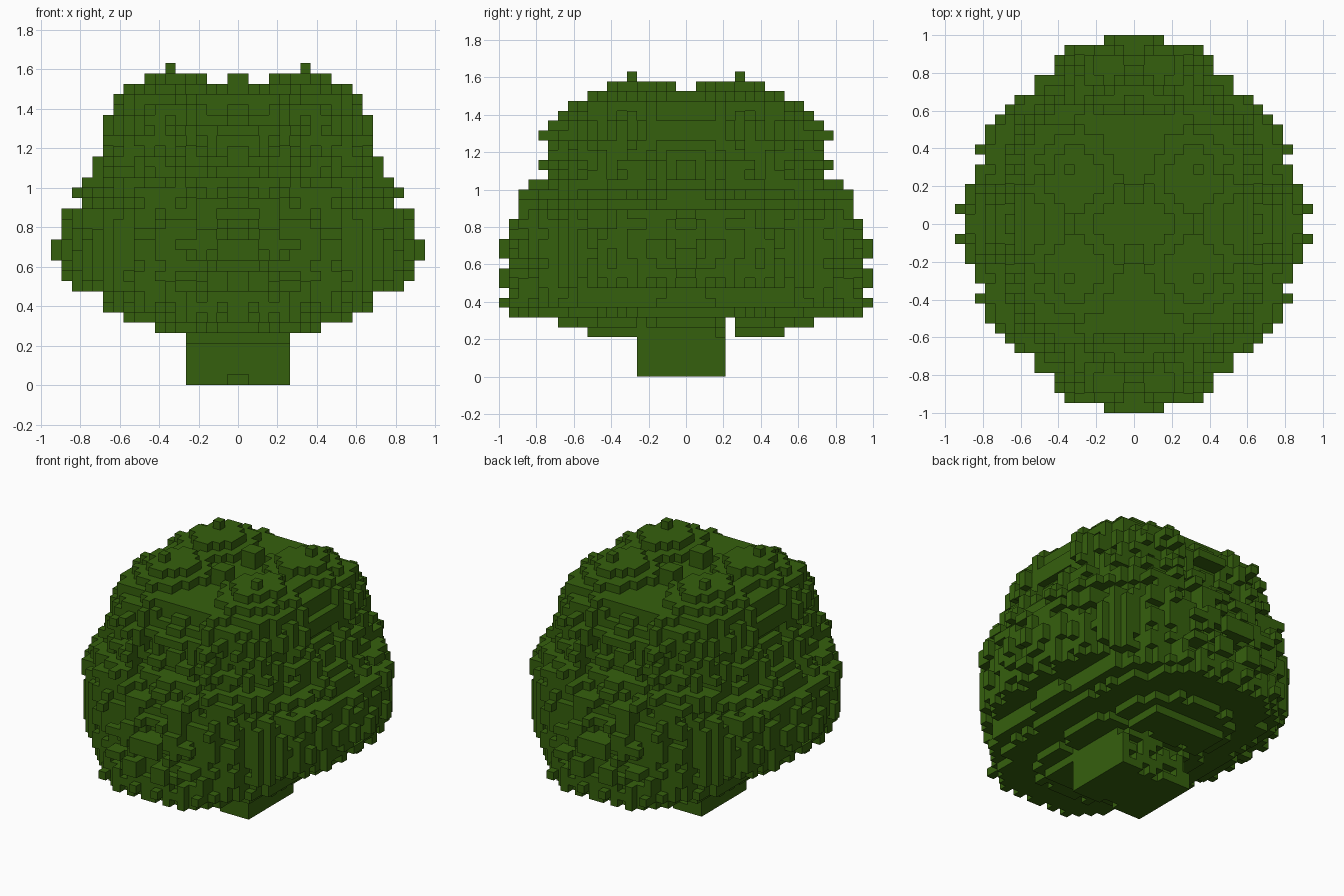
import bpy, bmesh, random

cube = bpy.data.objects.get("Cube")
if cube:
    bpy.data.objects.remove(cube, do_unlink=True)

V = 2 / 38  # edge of one block

green = bpy.data.materials.new("leaf green")
green.use_nodes = True
COLOUR = (0.036, 0.117, 0.004, 1)
green.diffuse_color = COLOUR
green.node_tree.nodes["Principled BSDF"].inputs["Base Color"].default_value = COLOUR

# Half widths, in blocks, of each layer from layer 4 upwards
HALF_X = [5, 8, 11, 13, 13, 16, 17, 17, 18, 18, 17, 17, 17, 15, 16, 15,
          14, 14, 13, 13, 13, 13, 12, 12, 11, 9]
HALF_Y = [10, 13, 18, 19, 18, 19, 19, 18, 19, 19, 18, 18, 17, 17, 17, 16,
          14, 15, 14, 14, 15, 14, 13, 12, 10, 8]
# Plan outline: half width in x for each row away from the middle
PLAN = [17, 18, 17, 17, 16, 16, 15, 16, 15, 15, 14, 13, 12, 10, 10, 8, 8, 7, 3]
LOBE_X, LOBE_Y = 6, 4.5  # middle of each of the four crown lobes
LOBE_START = 18          # first layer shaped by the lobes


def noise(*key):
    """Repeatable random number for a block position."""
    seed = 17
    for n in key:
        seed = seed * 1009 + n
    return random.Random(seed).random()


def in_lobe(x, y, hx, hy, rough, k):
    """Crown layers: a lobe in each quarter, joined by a rounded core."""
    lobe = ((x - LOBE_X) / (hx - LOBE_X)) ** 2 + ((y - LOBE_Y) / (hy - LOBE_Y)) ** 2
    core = (x / hx) ** 2 + (y / hy) ** 2
    return lobe < 0.48 + 0.45 * rough or (k < 28 and core < 0.68 + 0.28 * rough)


def in_foliage(i, j, k):
    """Is block (i, j) of the mirrored quarter filled in layer k?"""
    hx, hy = HALF_X[k - 4], HALF_Y[k - 4]
    if i >= min(hx, PLAN[j]) or j >= hy:
        return False
    if k <= 5 and j == 4:            # slot beside the trunk
        return False
    if k == 4:                       # hanging leaves
        return j > 4 and noise(i, j // 2, k) < 0.85
    if k == 29 and (i in (1, 2) or j == 0):  # gaps between the tufts
        return False
    x, y = i + .5, j + .5
    if k >= 24:                      # rough crown, uneven column by column
        rough = 0.7 * noise(i, j) + 0.3 * noise(i // 2, j // 2, k)
    else:
        rough = 0.6 * noise(i, j, k // 3) + 0.4 * noise(i // 2, j // 2, k)
    if k >= LOBE_START:
        return in_lobe(x, y, hx, hy, rough, k)
    power = 3.0 if k < 9 else 2.2
    return (x / hx) ** power + (y / hy) ** power < 0.72 + 0.36 * rough


def build(name, cells):
    """Join the outer faces of a set of blocks into one object."""
    bm = bmesh.new()
    verts = {}

    def vert(p):
        if p not in verts:
            verts[p] = bm.verts.new([c * V for c in p])
        return verts[p]

    for cell in cells:
        for axis in range(3):
            a, b = (axis + 1) % 3, (axis + 2) % 3
            for side in (0, 1):
                near = list(cell)
                near[axis] += 1 if side else -1
                if tuple(near) in cells:
                    continue
                loop = []
                for da, db in ((0, 0), (1, 0), (1, 1), (0, 1)):
                    p = list(cell)
                    p[axis] += side
                    p[a] += da
                    p[b] += db
                    loop.append(vert(tuple(p)))
                bm.faces.new(loop if side else loop[::-1])
    mesh = bpy.data.meshes.new(name)
    bm.to_mesh(mesh)
    bm.free()
    mesh.materials.append(green)
    obj = bpy.data.objects.new(name, mesh)
    bpy.context.collection.objects.link(obj)
    return obj


# Foliage: one quarter, mirrored in x and y
quarter = {(i, j, k) for k in range(4, 30) for j in range(19) for i in range(18)
           if in_foliage(i, j, k)}
# Twigs that reach the outermost edge of each layer
for k in range(6, 29):
    hx, hy = HALF_X[k - 4], HALF_Y[k - 4]
    if k >= LOBE_START:
        row, col = 3 + int(noise(k, 1) * 3), 4 + int(noise(k, 2) * 3)
    else:
        row, col = (1 if hx == 18 else int(noise(k, 1) * 3)), int(noise(k, 2) * 3)
    quarter |= {(i, row, k) for i in range(min(hx, PLAN[row]) - 4, min(hx, PLAN[row]))}
    quarter |= {(col, j, k) for j in range(hy - 4, hy)}
# Four tall tips, and the tufts along the crown
quarter |= {(6, 5, 28), (6, 5, 29), (6, 5, 30)}
quarter |= {(0, j, k) for j in (2, 3) for k in (27, 28, 29)}
quarter |= {(i, 4, k) for i in range(3, 9) for k in (28, 29)}
quarter |= {(5, j, k) for j in range(1, 8) for k in (28, 29)}
# Drop blocks that touch nothing
steps = ((1, 0, 0), (-1, 0, 0), (0, 1, 0), (0, -1, 0), (0, 0, 1), (0, 0, -1))
quarter = {c for c in quarter if c[0] == 0 or c[1] == 0 or
           any((c[0] + d[0], c[1] + d[1], c[2] + d[2]) in quarter for d in steps)}
foliage = {(x, y, k) for i, j, k in quarter
           for x in (i, -1 - i) for y in (j, -1 - j)}
build("foliage", foliage)

# Trunk: square block with a ragged back face
trunk = {(x, y, k) for x in range(-5, 5) for y in range(-5, 4) for k in range(6)
         if y < 3 or noise(x + 9, k) < 0.7}
trunk -= {(-1, -5, 0), (0, -5, 0)}  # small notch at the foot
build("trunk", trunk - foliage)
